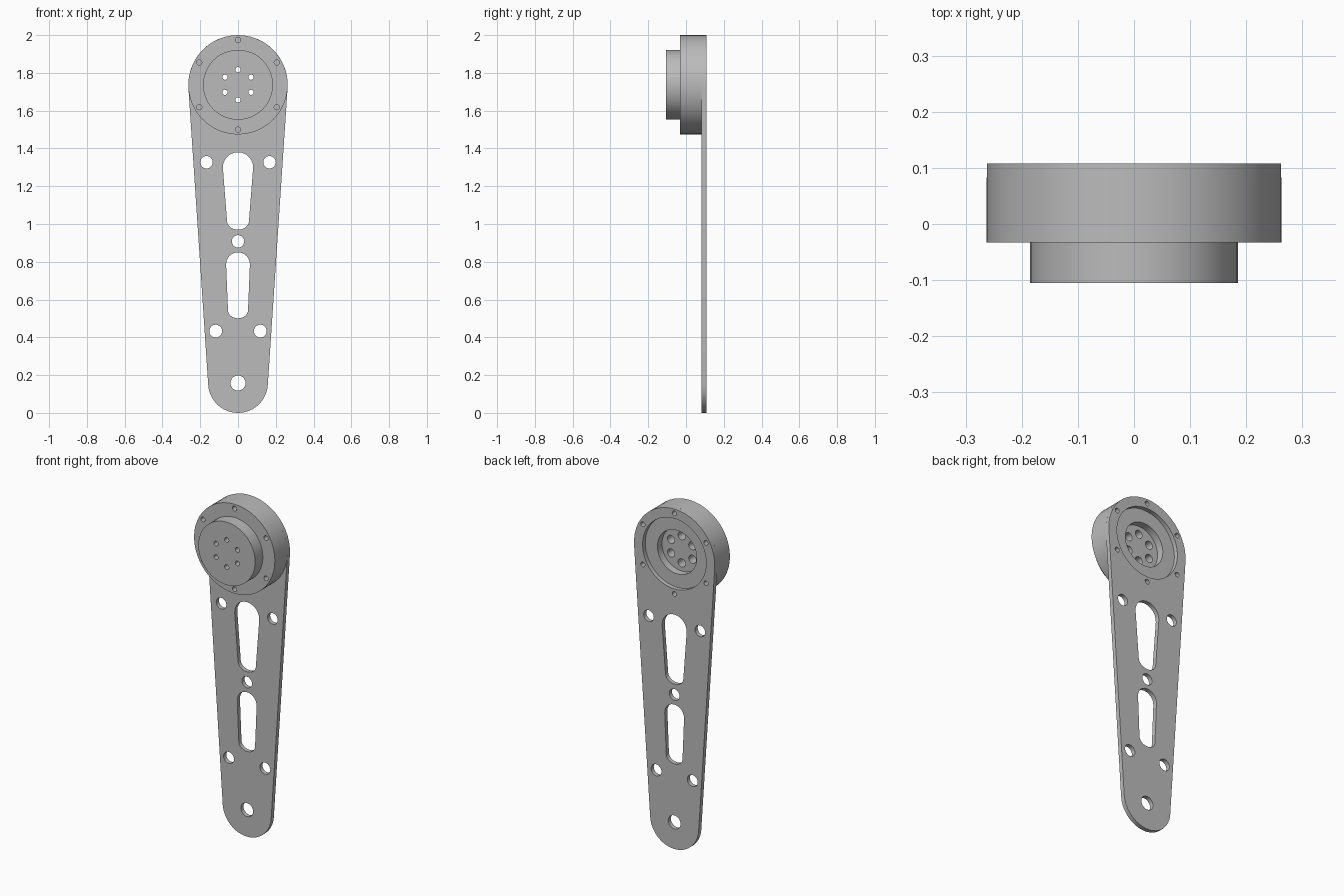
import bpy, bmesh
from math import sin, cos, pi, asin, radians

cube = bpy.data.objects.get("Cube")
if cube:
    bpy.data.objects.remove(cube, do_unlink=True)

HEAD_Z, HEAD_R = 1.737, 0.263      # rotary head centre and radius
FRONT, SHOULDER, SEAM, BACK = -0.105, -0.033, 0.083, 0.108
FLOOR = 0.04                       # floor of the rear pocket

metal = bpy.data.materials.new("plain grey metal")
metal.use_nodes = True
grey = (0.5, 0.5, 0.5, 1)
metal.diffuse_color = grey
metal.node_tree.nodes["Principled BSDF"].inputs["Base Color"].default_value = grey


def finish(bm, name):
    bmesh.ops.recalc_face_normals(bm, faces=bm.faces)
    mesh = bpy.data.meshes.new(name)
    bm.to_mesh(mesh)
    bm.free()
    mesh.materials.append(metal)
    obj = bpy.data.objects.new(name, mesh)
    bpy.context.collection.objects.link(obj)
    return obj


def prisms(name, outlines, y0, y1):
    """Extrude every (x, z) outline from y0 to y1 into one object."""
    bm = bmesh.new()
    for pts in outlines:
        face = bm.faces.new([bm.verts.new((x, y0, z)) for x, z in pts])
        out = bmesh.ops.extrude_face_region(bm, geom=[face])
        verts = [v for v in out["geom"] if isinstance(v, bmesh.types.BMVert)]
        bmesh.ops.translate(bm, verts=verts, vec=(0, y1 - y0, 0))
    return finish(bm, name)


def circle(x, z, r, n=24):
    return [(x + r * cos(2 * pi * i / n), z + r * sin(2 * pi * i / n)) for i in range(n)]


def tapered_slot(z_top, r_top, z_low, r_low, n=24, squash=1.0):
    """Two round ends joined by their common tangents."""
    t = -asin((r_top - r_low) / (z_top - z_low))
    pts = []
    for zc, r, a, b, s in ((z_top, r_top, t, pi - t, 1), (z_low, r_low, pi - t, 2 * pi + t, squash)):
        for i in range(n + 1):
            ang = a + (b - a) * i / n
            pts.append((r * cos(ang), zc + r * s * sin(ang)))
    return pts


def bolt_circle(radius, r, n=16):
    return [circle(radius * cos(pi / 2 + k * pi / 3), HEAD_Z + radius * sin(pi / 2 + k * pi / 3), r, n)
            for k in range(6)]


def cut(obj, outlines, y0, y1):
    cutter = prisms("cutter", outlines, y0, y1)
    cutter.hide_render = True
    mod = obj.modifiers.new("cut", "BOOLEAN")
    mod.operation, mod.solver, mod.object = "DIFFERENCE", "EXACT", cutter
    bpy.context.view_layer.objects.active = obj
    bpy.ops.object.modifier_apply(modifier=mod.name)
    bpy.data.objects.remove(cutter, do_unlink=True)


# Flat tapered arm with lightening slots, bolt holes and round rear opening
arm = prisms("arm_plate", [tapered_slot(HEAD_Z, HEAD_R, 0.158, 0.158)], SEAM, BACK)
openings = [
    tapered_slot(1.30, 0.08, 1.016, 0.058, 12, 0.8),
    tapered_slot(0.787, 0.063, 0.543, 0.053, 12, 0.8),
    circle(0, 0.908, 0.033),
    circle(0, 0.158, 0.04),
    circle(0, HEAD_Z, 0.207, 48),
]
for side in (-1, 1):
    openings += [circle(side * 0.167, 1.327, 0.033), circle(side * 0.118, 0.433, 0.034)]
cut(arm, openings + bolt_circle(0.237, 0.014), SEAM - 0.05, BACK + 0.05)

# Stepped round housing with front hub and rear pocket, turned from a profile
profile = [(0, FRONT), (0.185, FRONT), (0.185, SHOULDER), (HEAD_R, SHOULDER),
           (HEAD_R, SEAM), (0.128, SEAM), (0.128, FLOOR), (0, FLOOR)]
bm = bmesh.new()
ring = [bm.verts.new((r, y, HEAD_Z)) for r, y in profile]
edges = [bm.edges.new(pair) for pair in zip(ring, ring[1:])]
bmesh.ops.spin(bm, geom=ring + edges, cent=(0, 0, HEAD_Z), axis=(0, 1, 0),
               angle=2 * pi, steps=48, use_merge=False)
bmesh.ops.remove_doubles(bm, verts=bm.verts, dist=0.0001)
housing = finish(bm, "rotary_housing")
cut(housing, bolt_circle(0.08, 0.014), FRONT - 0.05, FLOOR + 0.05)        # through holes
cut(housing, bolt_circle(0.08, 0.024), FRONT + 0.045, FLOOR + 0.05)       # counterbores
cut(housing, bolt_circle(0.237, 0.014), SHOULDER - 0.05, SHOULDER + 0.04)  # front rim holes
cut(housing, bolt_circle(0.237, 0.014), SEAM - 0.03, SEAM + 0.05)         # rear rim holes

# Smooth round walls, keep machined edges crisp
for obj in (arm, housing):
    bpy.ops.object.select_all(action="DESELECT")
    obj.select_set(True)
    bpy.context.view_layer.objects.active = obj
    bpy.ops.object.shade_smooth_by_angle(angle=radians(30))
